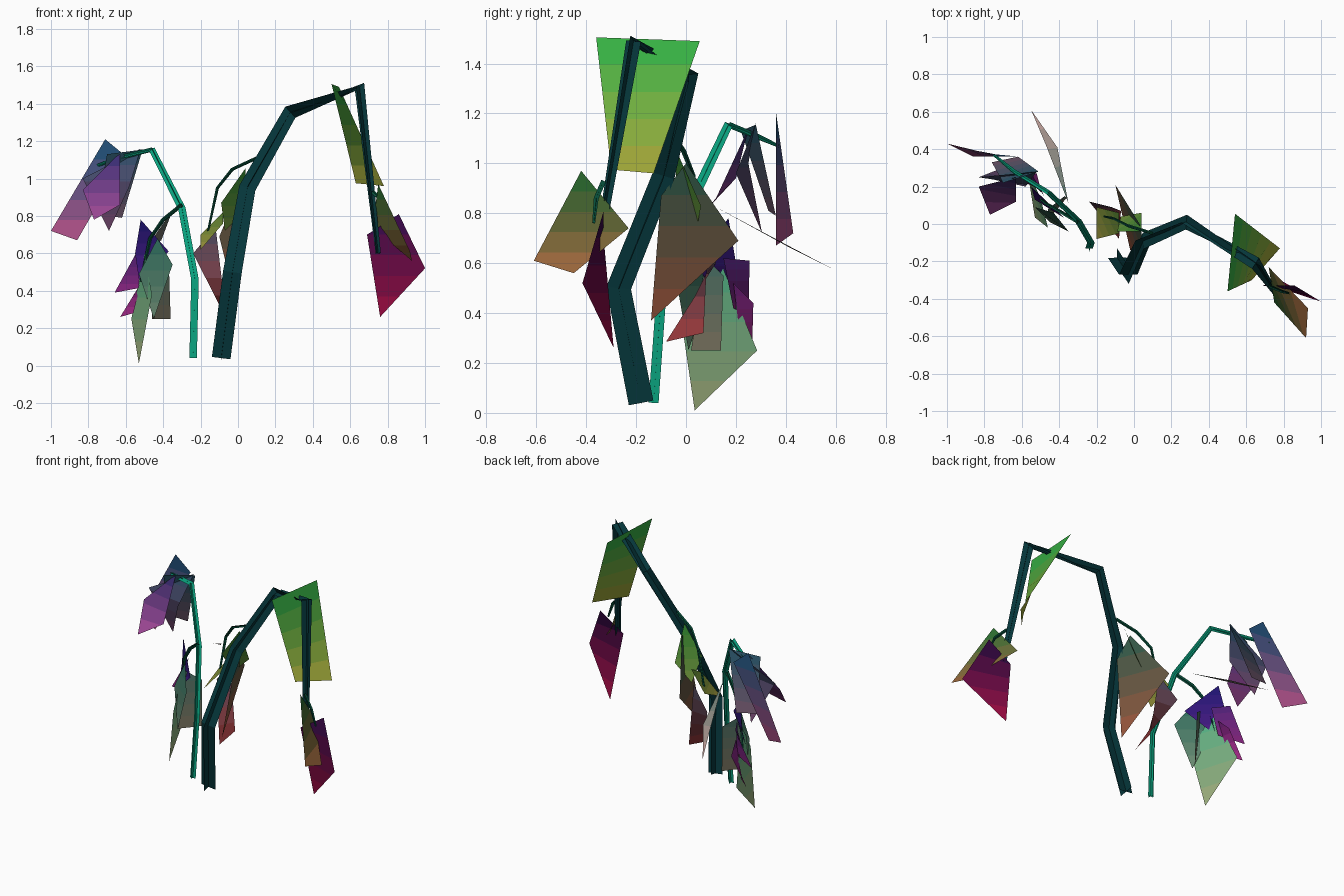
import bpy, bmesh
from mathutils import Vector


def material(name, rgb):
    m = bpy.data.materials.new(name)
    m.diffuse_color = (*[(c / 255) ** 2.2 for c in rgb], 1)
    return m


def finish(name, bm, mats):
    me = bpy.data.meshes.new(name)
    bm.to_mesh(me)
    bm.free()
    for m in mats:
        me.materials.append(m)
    ob = bpy.data.objects.new(name, me)
    bpy.context.collection.objects.link(ob)


def stem(name, points, radii, mat):
    """Two crossed ribbons that follow a path."""
    pts = [Vector(p) for p in points]
    bm = bmesh.new()
    side = Vector((1, 0, 0))
    rows = []
    for i, p in enumerate(pts):
        a, b = pts[max(i - 1, 0)], pts[min(i + 1, len(pts) - 1)]
        t = (b - a).normalized()
        side = (side - t * side.dot(t)).normalized()
        other = t.cross(side)
        rows.append([bm.verts.new(p + d * radii[i])
                     for d in (side, -side, other, -other)])
    for r, s in zip(rows, rows[1:]):
        bm.faces.new((r[0], r[1], s[1], s[0]))
        bm.faces.new((r[2], r[3], s[3], s[2]))
    finish(name, bm, [mat])


def leaf(name, corners, top, bottom, bands=5):
    """One four-cornered leaf, coloured in bands from top to bottom."""
    bm = bmesh.new()
    bm.faces.new([bm.verts.new(c) for c in corners])
    zs = [c[2] for c in corners]
    lo, hi = min(zs), max(zs)
    for i in range(1, bands):
        z = lo + (hi - lo) * i / bands
        bmesh.ops.bisect_plane(bm, geom=bm.verts[:] + bm.edges[:] + bm.faces[:],
                               plane_co=(0, 0, z), plane_no=(0, 0, 1))
    for f in bm.faces:
        k = (f.calc_center_bounds().z - lo) / (hi - lo)
        f.material_index = min(int(k * bands), bands - 1)
    mats = []
    for i in range(bands):
        k = (i + 0.5) / bands
        mats.append(material(f"{name}_{i}",
                             [b + (t - b) * k for t, b in zip(top, bottom)]))
    finish(name, bm, mats)


dark = material("dark_stem", (14, 58, 62))
green = material("green_stem", (18, 160, 125))
twig = material("twig", (16, 82, 62))

# Main stems
stem("large_stem", [(-.09, -.18, .04), (-.03, -.27, .5), (.05, -.09, .95), (.28, .01, 1.355),
                    (.65, -.21, 1.49), (.75, -.36, .6)],
     [.05, .05, .045, .04, .035, .016], dark)
stem("small_stem", [(-.24, -.13, .04), (-.23, -.1, .46), (-.3, .02, .84), (-.46, .17, 1.155),
                    (-.64, .28, 1.11), (-.75, .37, 1.07)],
     [.02, .02, .02, .018, .014, .008], green)

# Side twigs that carry the lower leaves
stem("middle_twig", [(.1, -.05, 1.11), (-.03, -.01, 1.05), (-.11, .03, .95), (-.16, .04, .72)],
     [.01, .01, .009, .006], twig)
stem("left_twig", [(-.3, .01, .86), (-.4, .07, .78), (-.47, .11, .68), (-.52, .15, .45)],
     [.012, .012, .01, .006], twig)
stem("right_twig", [(.72, -.33, .93), (.79, -.36, .86), (.83, -.37, .76)],
     [.01, .01, .006], twig)

# Leaves on the large stem
leaf("upper_right_leaf", [(.5, -.36, 1.505), (.54, .055, 1.49), (.78, -.13, .96), (.63, -.3, .975)],
     (45, 175, 70), (175, 170, 60))
leaf("crimson_leaf", [(.86, -.33, .81), (1, -.415, .52), (.76, -.29, .26), (.69, -.33, .7)],
     (45, 15, 70), (170, 20, 70))
leaf("right_olive_leaf", [(.75, -.42, .97), (.72, -.23, .74), (.93, -.45, .56), (.92, -.61, .61)],
     (35, 110, 50), (170, 105, 65))
leaf("brown_leaf", [(.05, -.1, .87), (.03, .0, 1.0), (-.1, .21, .69), (-.02, -.14, .37)],
     (45, 90, 75), (160, 85, 60))
leaf("red_leaf", [(-.08, -.08, .285), (-.07, .07, .32), (-.12, .09, .74), (-.24, .12, .6)],
     (75, 75, 95), (150, 55, 55))
leaf("middle_green_leaf", [(.04, -.04, 1.055), (-.09, -.04, .87), (-.07, .04, .72), (.04, .06, .83)],
     (45, 125, 45), (110, 140, 60))
leaf("middle_yellow_leaf", [(-.2, .09, .7), (-.2, -.08, .62), (-.08, -.05, .76), (-.08, .06, .82)],
     (80, 125, 50), (165, 155, 65))

# Leaf cluster at the tip of the small stem
leaf("tip_leaf_outer", [(-.71, .36, 1.21), (-1, .43, .72), (-.86, .36, .67), (-.6, .36, 1.12)],
     (25, 85, 125), (185, 80, 135))
leaf("tip_leaf_inner", [(-.51, .28, 1.155), (-.62, .36, .79), (-.76, .33, .81), (-.7, .22, 1.13)],
     (40, 85, 105), (115, 85, 105))
leaf("tip_leaf_front", [(-.63, .25, 1.14), (-.83, .2, .94), (-.77, .05, .78), (-.63, .12, .86)],
     (50, 45, 110), (165, 75, 150))
leaf("tip_leaf_middle", [(-.52, .28, 1.16), (-.83, .25, 1.0), (-.69, .305, .72), (-.58, .2, .96)],
     (45, 75, 100), (125, 75, 115))

# Leaf cluster on the left twig
leaf("pale_leaf", [(-.5, .14, .6), (-.57, .285, .25), (-.53, .035, .01), (-.46, -.02, .38)],
     (80, 180, 135), (165, 175, 125))
leaf("teal_leaf", [(-.43, .06, .68), (-.35, -.04, .54), (-.45, .01, .25), (-.53, .09, .49)],
     (45, 105, 90), (110, 140, 115))
leaf("grey_leaf", [(-.46, .08, .62), (-.37, .15, .55), (-.36, .14, .25), (-.46, .02, .25)],
     (70, 110, 100), (125, 115, 95))
leaf("indigo_leaf", [(-.52, .17, .78), (-.37, .03, .61), (-.53, .13, .46), (-.55, .2, .6)],
     (32, 25, 110), (75, 30, 130))
leaf("magenta_leaf", [(-.48, .15, .62), (-.54, .255, .61), (-.66, .25, .39), (-.5, .19, .42)],
     (75, 35, 115), (135, 40, 125))
leaf("low_magenta_leaf", [(-.5, .19, .52), (-.52, .27, .44), (-.63, .265, .26), (-.56, .22, .28)],
     (95, 30, 105), (160, 45, 130))
leaf("pink_back_leaf", [(-.35, .11, .83), (-.47, .42, .66), (-.55, .61, .565), (-.41, .41, .67)],
     (80, 110, 100), (185, 150, 145))
